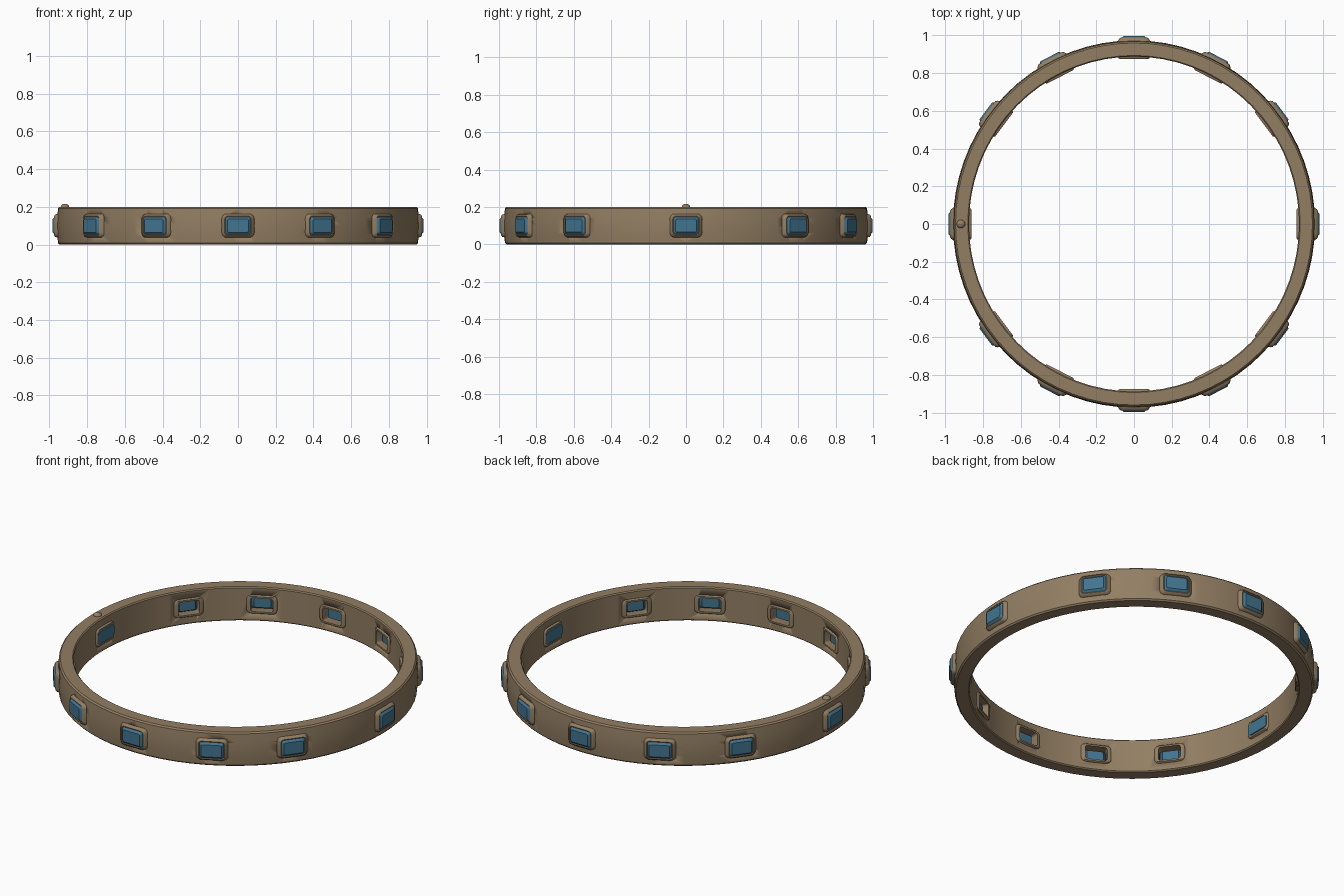
import bpy, bmesh, math
from mathutils import Vector

if "Cube" in bpy.data.objects:
    bpy.data.objects.remove(bpy.data.objects["Cube"])

RX, RY = 0.986, 1.0   # slight oval


def material(name, col):
    m = bpy.data.materials.new(name)
    m.diffuse_color = (*col, 1)
    m.use_nodes = True
    m.node_tree.nodes["Principled BSDF"].inputs["Base Color"].default_value = m.diffuse_color
    return m


METAL = material("aged gold", (0.29, 0.21, 0.125))
BLUE = material("blue stone", (0.055, 0.175, 0.275))


def finish(bm, name, mat, angle=35):
    bmesh.ops.recalc_face_normals(bm, faces=bm.faces)
    me = bpy.data.meshes.new(name)
    bm.to_mesh(me)
    bm.free()
    ob = bpy.data.objects.new(name, me)
    bpy.context.collection.objects.link(ob)
    me.materials.append(mat)
    bpy.ops.object.select_all(action='DESELECT')
    ob.select_set(True)
    bpy.context.view_layer.objects.active = ob
    bpy.ops.object.shade_smooth_by_angle(angle=math.radians(angle))
    return ob


def bridge(bm, a, b):
    n = len(a)
    for i in range(n):
        j = (i + 1) % n
        bm.faces.new((a[i], a[j], b[j], b[i]))


def rounded_rect(w, h, r, k=4):
    pts = []
    for cx, cy, a0 in ((1, 1, 0), (-1, 1, 90), (-1, -1, 180), (1, -1, 270)):
        for i in range(k + 1):
            a = math.radians(a0 + 90 * i / k)
            pts.append((cx * (w / 2 - r) + r * math.cos(a),
                        cy * (h / 2 - r) + r * math.sin(a)))
    return pts


def mount_loop(bm, ang, d, w, h, r):
    """Rounded rectangle facing outward at a mount; d = radial distance."""
    n = Vector((math.sin(ang), -math.cos(ang), 0))
    t = Vector((math.cos(ang), math.sin(ang), 0))
    c = Vector((n.x * 0.93 * RX, n.y * 0.93 * RY, 0.1)) + n * (d - 0.93)
    return [bm.verts.new(c + t * u + Vector((0, 0, v)))
            for u, v in rounded_rect(w, h, r)]


def stack(bm, ang, rows, closed_tube):
    loops = [mount_loop(bm, ang, *row) for row in rows]
    for a, b in zip(loops, loops[1:]):
        bridge(bm, a, b)
    if closed_tube:
        bridge(bm, loops[-1], loops[0])
    else:
        bm.faces.new(loops[0])
        bm.faces.new(loops[-1])


# mount angles measured from the front
quarter = (0, 27, 53)
angles = [math.radians(a) for a in
          (0, 27, 53, 90, 127, 153, 180, 207, 233, 270, 307, 333)]

# band
profile = [(0.888, 0.006), (0.894, 0.0), (0.960, 0.0), (0.968, 0.008),
           (0.973, 0.06), (0.974, 0.1), (0.973, 0.14), (0.968, 0.192),
           (0.960, 0.2), (0.894, 0.2), (0.888, 0.194)]
bm = bmesh.new()
N = 72
rings = []
for i in range(N):
    a = 2 * math.pi * i / N
    rings.append([bm.verts.new((r * math.cos(a) * RX, r * math.sin(a) * RY, z))
                  for r, z in profile])
for i in range(N):
    bridge(bm, rings[i], rings[(i + 1) % N])
band = finish(bm, "band", METAL)

# window cutters through the band
bm = bmesh.new()
for a in angles:
    stack(bm, a, [(0.84, 0.135, 0.095, 0.015), (1.03, 0.135, 0.095, 0.015)], False)
cutter = finish(bm, "window_cutter", METAL)
mod = band.modifiers.new("windows", 'BOOLEAN')
mod.object = cutter
mod.solver = 'EXACT'
bpy.context.view_layer.objects.active = band
bpy.ops.object.modifier_apply(modifier=mod.name)
bpy.data.objects.remove(cutter)

# raised rounded frames, open through to the inside
bm = bmesh.new()
for a in angles:
    stack(bm, a, [(0.880, 0.165, 0.105, 0.025), (0.876, 0.155, 0.098, 0.02),
                  (0.876, 0.120, 0.080, 0.012), (0.905, 0.120, 0.080, 0.012),
                  (0.940, 0.132, 0.094, 0.012),
                  (0.986, 0.132, 0.094, 0.012), (0.988, 0.142, 0.104, 0.018),
                  (0.982, 0.158, 0.120, 0.024), (0.955, 0.190, 0.132, 0.03)], True)
finish(bm, "stone_frames", METAL, 45)

# cut stones; the two side stones reach the inner wall
for k, a in enumerate(angles):
    bm = bmesh.new()
    side = k in (3, 9)
    back = [(0.874, 0.15, 0.07, 0.012), (0.89, 0.13, 0.085, 0.012)] if side else \
           [(0.905, 0.09, 0.055, 0.01)]
    stack(bm, a, back + [(0.942, 0.134, 0.096, 0.012), (0.984, 0.134, 0.096, 0.012),
                         (0.997, 0.110, 0.07, 0.008)], False)
    finish(bm, "stone_%02d" % (k + 1), BLUE, 15)

# small bead on the top edge, left side
bm = bmesh.new()
bmesh.ops.create_uvsphere(bm, u_segments=20, v_segments=12, radius=0.023)
for v in bm.verts:
    v.co = Vector((v.co.x - 0.918, v.co.y, v.co.z * 0.8 + 0.198))
finish(bm, "top_bead", METAL)
